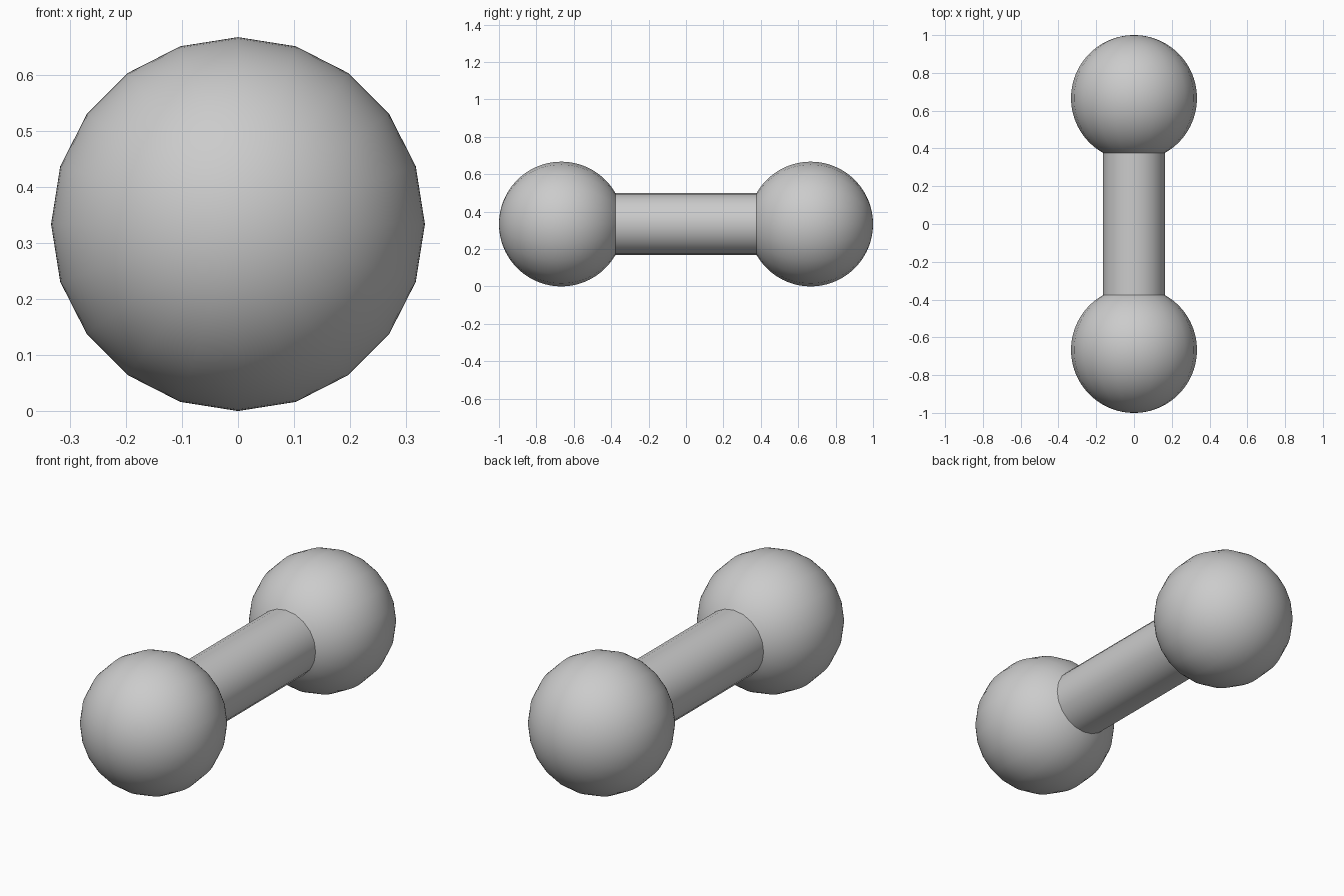
import bpy, bmesh
from math import sin, cos, pi, asin, radians

if "Cube" in bpy.data.objects:
    bpy.data.objects.remove(bpy.data.objects["Cube"])

SIDES = 20        # facets around the long axis
STEPS = 40        # rings along each ball
R = 1 / 3         # ball radius
GRIP = 0.165      # handle radius
CENTRE = 2 / 3    # ball centre along y

# Half profile (y, radius): from the ball's outer pole to the handle joint
end = pi - asin(GRIP / R)
half = [(CENTRE + R * cos(end * i / STEPS), R * sin(end * i / STEPS))
        for i in range(STEPS + 1)]
# Mirror it for the other ball; the handle spans the gap between the joints
profile = half + [(-y, r) for y, r in reversed(half)]

# Turn the profile around the long axis
bm = bmesh.new()
rings = []
for y, r in profile[1:-1]:
    rings.append([bm.verts.new((r * sin(2 * pi * k / SIDES), y,
                                R + r * cos(2 * pi * k / SIDES)))
                  for k in range(SIDES)])
for a, b in zip(rings, rings[1:]):
    for k in range(SIDES):
        n = (k + 1) % SIDES
        bm.faces.new((a[k], a[n], b[n], b[k]))

# Close the poles
for ring, y in ((rings[0], 1), (rings[-1], -1)):
    pole = bm.verts.new((0, y, R))
    for k in range(SIDES):
        bm.faces.new((pole, ring[k], ring[(k + 1) % SIDES]))
bmesh.ops.recalc_face_normals(bm, faces=bm.faces)

mesh = bpy.data.meshes.new("dumbbell")
bm.to_mesh(mesh)
bm.free()
obj = bpy.data.objects.new("dumbbell", mesh)
bpy.context.collection.objects.link(obj)

# Smooth balls and handle, crisp joints
bpy.context.view_layer.objects.active = obj
obj.select_set(True)
bpy.ops.object.shade_smooth_by_angle(angle=radians(30))
